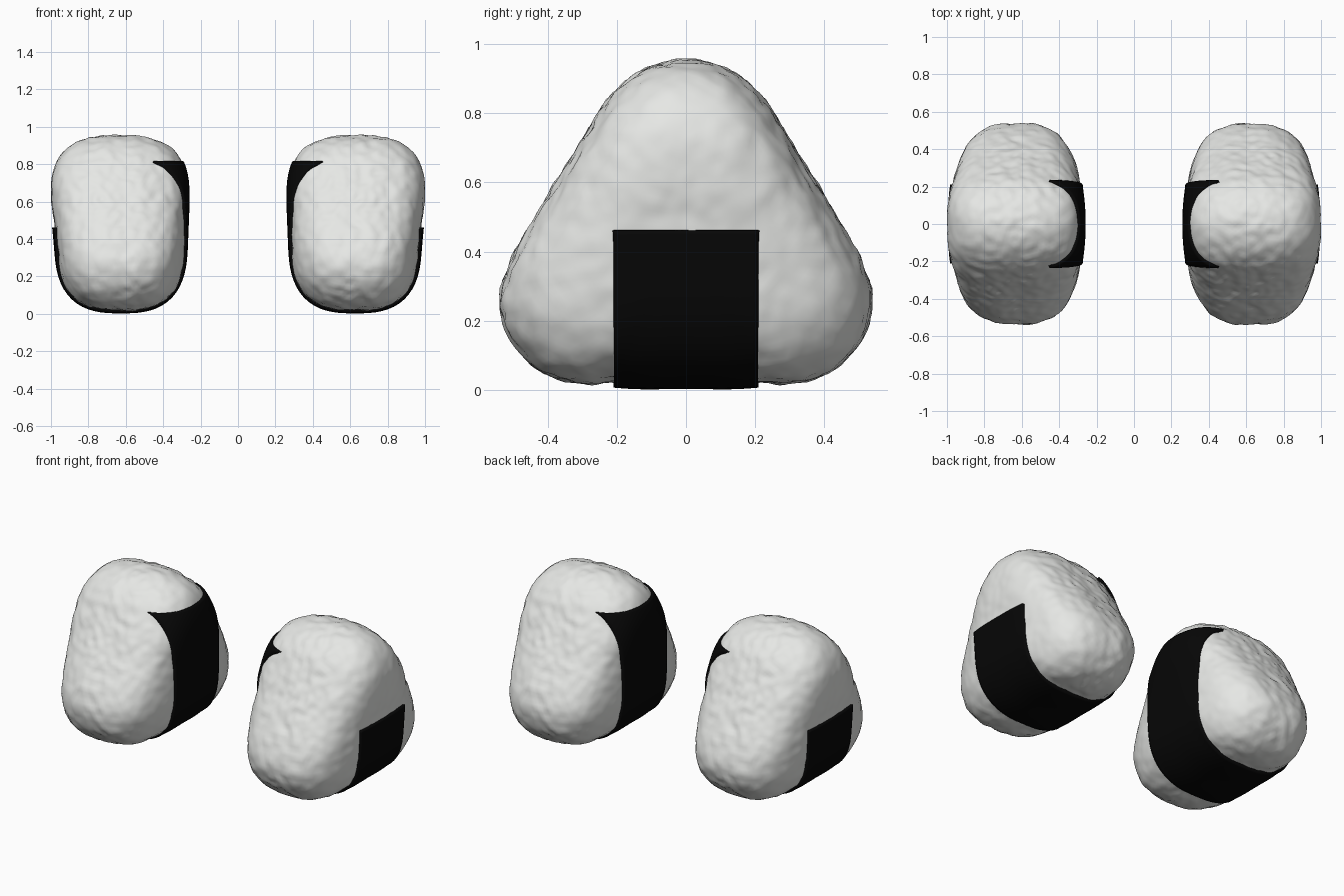
import bpy, bmesh, math
from mathutils import Vector, noise

if "Cube" in bpy.data.objects:
    bpy.data.objects.remove(bpy.data.objects["Cube"])

CX, CZ = 0.635, 0.42          # middle of one rice ball

# half outline of the rounded triangle (y, z), top to bottom
OUTLINE = [(0, .957), (.1, .935), (.19, .877), (.278, .757), (.36, .622), (.436, .497),
           (.503, .38), (.536, .27), (.515, .16), (.44, .07), (.35, .028), (.2, .02), (0, .017)]
POLAR = [(math.atan2(y, z - CZ), math.hypot(y, z - CZ)) for y, z in OUTLINE]


def radius(y, z):
    """Outline radius in the direction of (y, z), smoothly interpolated."""
    t = math.atan2(abs(y), z - CZ)
    last = len(POLAR) - 1
    i = next((k for k in range(last) if t <= POLAR[k + 1][0]), last - 1)

    def slope(k):
        if k in (0, last):
            return 0
        (a, ra), (b, rb) = POLAR[k - 1], POLAR[k + 1]
        return (rb - ra) / (b - a)
    (a, ra), (b, rb) = POLAR[i], POLAR[i + 1]
    h = b - a
    s = (t - a) / h
    return ((2*s**3 - 3*s**2 + 1) * ra + (s**3 - 2*s**2 + s) * h * slope(i)
            + (3*s**2 - 2*s**3) * rb + (s**3 - s**2) * h * slope(i + 1))


def inside(p):
    """Boxy cushion: below 1 inside, above 1 outside."""
    s = min(1, max(0, (p.z - .3) / .45))
    s = s * s * (3 - 2 * s)
    a = .344 + .026 * s
    cx = CX - .012 * (1 - s)
    rho = math.hypot(p.y, p.z - CZ) / radius(p.y, p.z)
    return rho ** (2.9 + 1.7 * s) + abs((p.x - cx) / a) ** (2.8 - .2 * s)


def hit(start, d):
    lo, hi = 0.0, 1.0
    for _ in range(18):
        m = (lo + hi) / 2
        if inside(start + d * m) < 1:
            lo = m
        else:
            hi = m
    return start + d * lo


def material(name, color):
    m = bpy.data.materials.new(name)
    m.diffuse_color = (*color, 1)
    m.use_nodes = True
    m.node_tree.nodes["Principled BSDF"].inputs["Base Color"].default_value = m.diffuse_color
    return m


def make_object(name, bm, mat):
    me = bpy.data.meshes.new(name)
    bm.normal_update()
    bm.to_mesh(me)
    bm.free()
    me.materials.append(mat)
    for p in me.polygons:
        p.use_smooth = True
    ob = bpy.data.objects.new(name, me)
    bpy.context.collection.objects.link(ob)
    return ob


white = material("rice_white", (.8, .81, .79))
black = material("seaweed_black", (.002, .002, .002))

# rice: sphere pushed out to the cushion shape, then roughened
bm = bmesh.new()
bmesh.ops.create_icosphere(bm, subdivisions=6, radius=1)
centre = Vector((CX, 0, CZ))
for v in bm.verts:
    v.co = hit(centre, v.co.normalized())
bm.normal_update()
moves = []
for v in bm.verts:
    rim = 1 - abs(v.normal.x)
    d = .005 * noise.noise(v.co * 8) + (.003 + .006 * rim) * noise.noise(v.co * 22)
    moves.append((v, v.normal * d))
for v, d in moves:
    v.co += d
shift = 1 - max(v.co.x for v in bm.verts)
for v in bm.verts:
    v.co.x += shift
    v.co.z = max(v.co.z, .01)
rice = make_object("rice_ball", bm, white)

# seaweed strip: up the outer side, under the bottom, high up the inner side
rows = [(1, z) for z in (.462, .45, .435)]
rows += [(0, -math.pi * k / 40) for k in range(41)]
rows += [(-1, .42 + .39 * k / 28) for k in range(1, 29)]
COLS = 28
bm = bmesh.new()
grid = []
for kind, val in rows:
    half = .208
    if kind:
        half += .018 * max(0, val - .42) / .4
    line = []
    for j in range(COLS + 1):
        y = half * (2 * j / COLS - 1)
        if kind:
            p = hit(Vector((CX, y, val)), Vector((kind, 0, 0)))
        else:
            p = hit(Vector((CX, y, CZ)), Vector((math.cos(val), 0, math.sin(val))))
        p.x += shift
        line.append(bm.verts.new(p))
    grid.append(line)
for a, b in zip(grid, grid[1:]):
    for j in range(COLS):
        bm.faces.new((a[j], a[j + 1], b[j + 1], b[j]))
seaweed = make_object("seaweed_wrap", bm, black)
mod = seaweed.modifiers.new("thickness", "SOLIDIFY")
mod.thickness = .027
mod.offset = 0

# second rice ball: the same pieces turned half way round
for ob in (rice, seaweed):
    twin = ob.copy()
    twin.name = ob.name + "_left"
    twin.rotation_euler = (0, 0, math.pi)
    bpy.context.collection.objects.link(twin)
